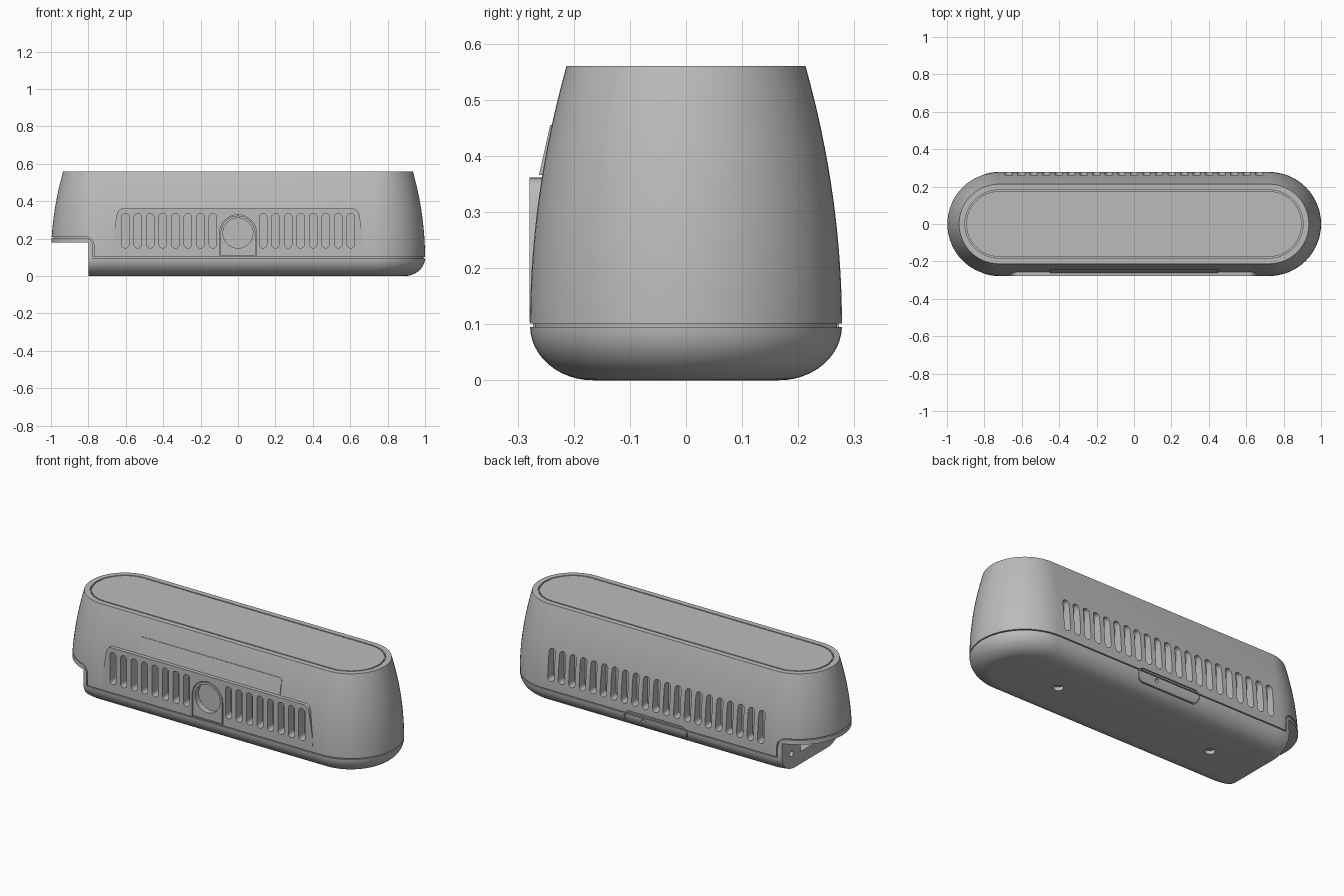
import bpy, bmesh, math
from mathutils import Vector

cube = bpy.data.objects.get("Cube")
if cube:
    bpy.data.objects.remove(cube)

STRAIGHT = 0.722   # half length of the straight sides
FRONT = -0.2785    # y of the flat front panel

grey = bpy.data.materials.new("mid_grey")
grey.use_nodes = True
grey.diffuse_color = (0.5, 0.5, 0.5, 1)
grey.node_tree.nodes["Principled BSDF"].inputs["Base Color"].default_value = (0.5, 0.5, 0.5, 1)


def finish(bm, name):
    bmesh.ops.recalc_face_normals(bm, faces=bm.faces)
    mesh = bpy.data.meshes.new(name)
    bm.to_mesh(mesh)
    bm.free()
    mesh.materials.append(grey)
    ob = bpy.data.objects.new(name, mesh)
    bpy.context.collection.objects.link(ob)
    return ob


def arc(cx, cy, r, a0, a1, n=12):
    return [(cx + r * math.cos(math.radians(a0 + (a1 - a0) * i / n)),
             cy + r * math.sin(math.radians(a0 + (a1 - a0) * i / n))) for i in range(n + 1)]


def stadium(half, r, cx=0, cy=0, n=12):
    return arc(cx + half, cy, r, -90, 90, n) + arc(cx - half, cy, r, 90, 270, n)


def slot(x, z0, z1, r):
    return arc(x, z1 - r, r, 0, 180, 8) + arc(x, z0 + r, r, 180, 360, 8)


def arch(r, z0):
    return [(r, z0)] + arc(0, 0.23, r, 0, 180, 24) + [(-r, z0)]


def place(p, axis, t):
    return Vector({"x": (t, *p), "y": (p[0], t, p[1]), "z": (*p, t)}[axis])


def prism(bm, pts, axis, t0, t1):
    lo, hi = ([bm.verts.new(place(p, axis, t)) for p in pts] for t in (t0, t1))
    bm.faces.new(lo)
    bm.faces.new(hi)
    for i in range(len(pts)):
        bm.faces.new((lo[i - 1], lo[i], hi[i], hi[i - 1]))


def ring(bm, outer, inner, axis, t0, t1):
    loops = [[bm.verts.new(place(p, axis, t)) for p in pts]
             for pts, t in ((outer, t0), (outer, t1), (inner, t1), (inner, t0))]
    for k in range(4):
        a, b = loops[k - 1], loops[k]
        for i in range(len(a)):
            bm.faces.new((a[i - 1], a[i], b[i], b[i - 1]))


def box(bm, x, y, z):
    prism(bm, [(x[0], y[0]), (x[1], y[0]), (x[1], y[1]), (x[0], y[1])], "z", *z)


def boolean(ob, other, mode):
    mod = ob.modifiers.new(mode, "BOOLEAN")
    mod.object, mod.operation, mod.solver = other, mode, "EXACT"
    bpy.context.view_layer.objects.active = ob
    bpy.ops.object.modifier_apply(modifier=mod.name)
    bpy.data.objects.remove(other)


def loft(name, inset):
    # Rounded base, then walls that curve inward to the flat top
    rows = arc(0.166, 0.097, 0.112, -90, 0, 12)
    rows = [(r, 0.097 + (z - 0.097) * 0.097 / 0.112) for r, z in rows]
    for i in range(1, 17):
        z = 0.097 + 0.463 * i / 16
        rows.append((0.278 - 0.065 * ((z - 0.097) / 0.463) ** 2, z))
    bm = bmesh.new()
    loops = [[bm.verts.new((x, y, z)) for x, y in stadium(STRAIGHT, r - inset, n=32)]
             for r, z in rows]
    bm.faces.new(loops[0])
    bm.faces.new(loops[-1])
    for a, b in zip(loops, loops[1:]):
        for i in range(len(a)):
            bm.faces.new((a[i - 1], a[i], b[i], b[i - 1]))
    return finish(bm, name)


body = loft("vented_housing", 0)

# Front grille panel
bm = bmesh.new()
right = [(0.675, 0.103), (0.668, 0.2), (0.65, 0.32)] + arc(0.615, 0.33, 0.031, 10, 90, 6)
prism(bm, right + [(-x, z) for x, z in reversed(right)], "y", FRONT, -0.2)
boolean(body, finish(bm, "front_panel"), "UNION")

# Sloped strip above the panel
bm = bmesh.new()
prism(bm, [(-0.2, 0.366), (-0.262, 0.366), (-0.242, 0.455), (-0.2, 0.455)], "x", -0.45, 0.45)
boolean(body, finish(bm, "front_strip"), "UNION")

# Shallow grooves: shell seam, arch around the lens, rear cover
def seam(d):
    return [(1.1, 0.101 - d), (-0.77 - d, 0.101 - d)] + arc(-0.82, 0.16, 0.05 - d, 0, 90) + [(-1.1, 0.21 - d)]


bm = bmesh.new()
prism(bm, seam(0) + seam(0.006)[::-1], "y", -0.4, 0.4)
grooves = finish(bm, "seam_groove")
boolean(grooves, loft("core", 0.009), "DIFFERENCE")
boolean(body, grooves, "DIFFERENCE")

bm = bmesh.new()
ring(bm, stadium(0.165, 0.037, 0, 0.078), stadium(0.165, 0.032, 0, 0.078), "y", 0.1, 0.4)
grooves = finish(bm, "rear_cover_groove")
boolean(grooves, loft("core", 0.009), "DIFFERENCE")
boolean(body, grooves, "DIFFERENCE")

bm = bmesh.new()
ring(bm, arch(0.098, 0.105), arch(0.093, 0.11), "y", -0.4, -0.268)
ring(bm, stadium(STRAIGHT, 0.182, n=32), stadium(STRAIGHT, 0.175, n=32), "z", 0.548, 0.6)
boolean(body, finish(bm, "arch_and_top_groove"), "DIFFERENCE")

# Cooling slots, front and back
bm = bmesh.new()
for i in range(8):
    for side in (-1, 1):
        prism(bm, slot(side * (0.134 + 0.067 * i), 0.15, 0.335, 0.02), "y", -0.4, -0.225)
for i in range(21):
    prism(bm, slot(0.067 * (i - 10), 0.15, 0.335, 0.02), "y", 0.225, 0.4)
boolean(body, finish(bm, "slots"), "DIFFERENCE")

# Lens recess, rear pinhole and bottom screw holes
bm = bmesh.new()
prism(bm, arc(0, 0.23, 0.08, 0, 345, 47), "y", -0.4, -0.245)
prism(bm, arc(0.08, 0.078, 0.01, 0, 330, 11), "y", 0.24, 0.4)
for x in (-0.5, 0.5):
    prism(bm, arc(x, 0, 0.027, 0, 345, 23), "z", -0.1, 0.02)
boolean(body, finish(bm, "holes"), "DIFFERENCE")

# Open notch under the right end, with its socket and screw hole
bm = bmesh.new()
box(bm, (-1.2, -0.8), (-0.5, 0.5), (-0.1, 0.18))
boolean(body, finish(bm, "notch"), "DIFFERENCE")
bm = bmesh.new()
box(bm, (-0.85, -0.68), (-0.19, 0.1), (0.07, 0.165))
prism(bm, arc(0.18, 0.09, 0.017, 0, 330, 11), "x", -0.85, -0.76)
boolean(body, finish(bm, "socket"), "DIFFERENCE")

bpy.ops.object.select_all(action="DESELECT")
body.select_set(True)
bpy.context.view_layer.objects.active = body
bpy.ops.object.shade_smooth_by_angle(angle=math.radians(25))
